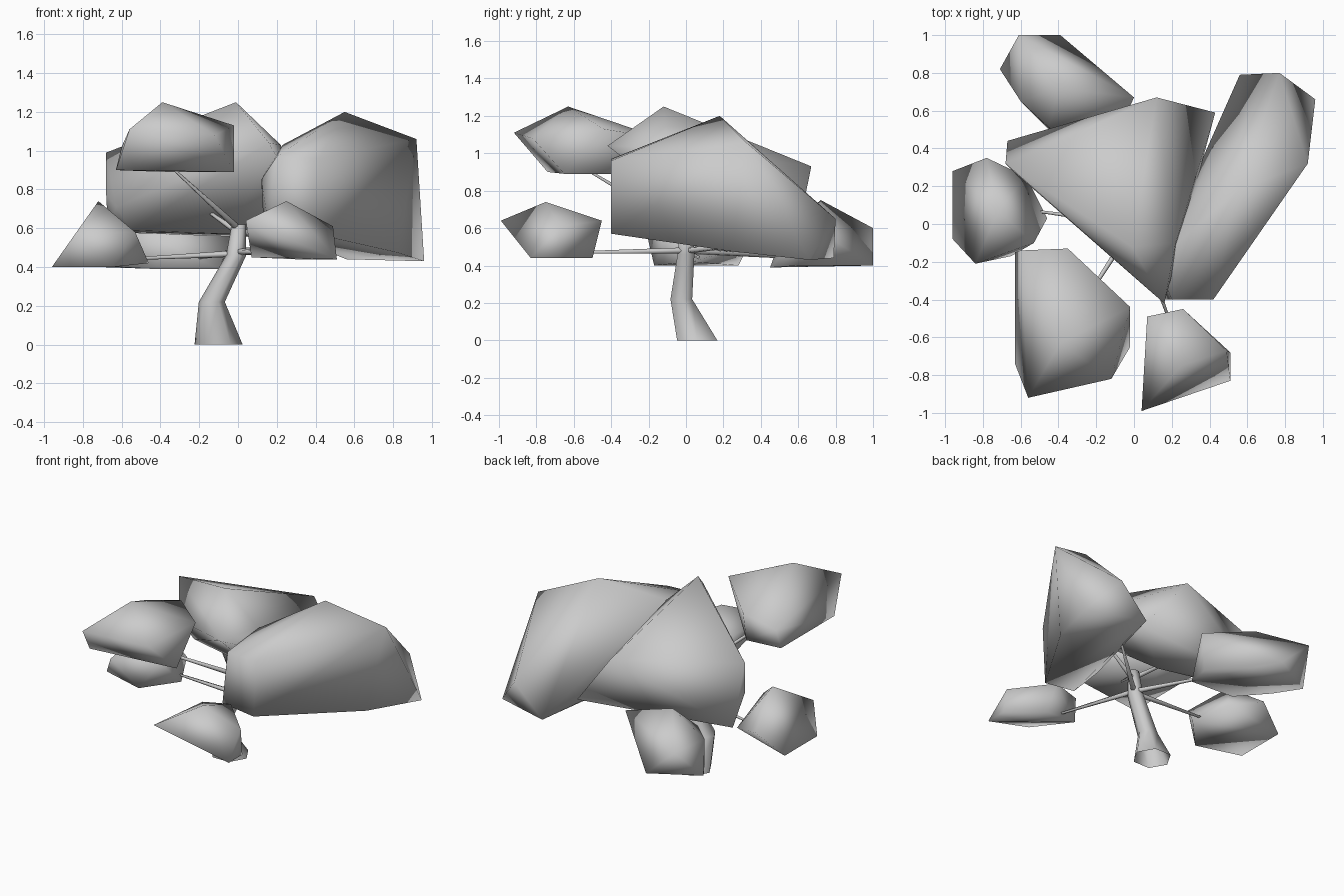
import bpy
import bmesh
import math
from mathutils import Vector

cube = bpy.data.objects.get("Cube")
if cube:
    bpy.data.objects.remove(cube, do_unlink=True)

# One plain grey for the whole tree
GREY = (0.6, 0.6, 0.6, 1.0)
grey = bpy.data.materials.new("plain grey")
grey.use_nodes = True
grey.diffuse_color = GREY
grey.node_tree.nodes["Principled BSDF"].inputs["Base Color"].default_value = GREY


def finish(name, bm):
    """Turn a bmesh into a named, smooth object."""
    bmesh.ops.recalc_face_normals(bm, faces=bm.faces[:])
    for face in bm.faces:
        face.smooth = True
    mesh = bpy.data.meshes.new(name)
    bm.to_mesh(mesh)
    bm.free()
    mesh.materials.append(grey)
    obj = bpy.data.objects.new(name, mesh)
    bpy.context.collection.objects.link(obj)


def foliage(name, *corners):
    """A low-poly leaf clump: the convex hull of a few corners."""
    bm = bmesh.new()
    for corner in corners:
        bm.verts.new(corner)
    result = bmesh.ops.convex_hull(bm, input=bm.verts[:])
    spare = {g for g in result["geom_interior"] + result["geom_unused"]
             if isinstance(g, bmesh.types.BMVert)}
    bmesh.ops.delete(bm, geom=list(spare), context="VERTS")
    finish(name, bm)


def tube(name, path, radii, sides, level):
    """A tapered open tube; rings lie flat if level, else face along the path."""
    bm = bmesh.new()
    points = [Vector(p) for p in path]
    turn = (points[-1] - points[0]).to_track_quat("Z", "Y")
    rings = []
    for point, radius in zip(points, radii):
        ring = []
        for i in range(sides):
            a = math.tau * i / sides
            offset = Vector((math.cos(a), math.sin(a), 0)) * radius
            ring.append(bm.verts.new(point + (offset if level else turn @ offset)))
        rings.append(ring)
    for low, high in zip(rings, rings[1:]):
        for i in range(sides):
            j = (i + 1) % sides
            bm.faces.new((low[i], low[j], high[j], high[i]))
    bm.faces.new(rings[-1])
    finish(name, bm)


# Bent trunk with a flared foot
tube("trunk",
     [(-.1, .06, 0), (-.135, -.025, .22), (-.01, 0, .46), (.005, 0, .62)],
     [.124, .067, .052, .037], 6, True)

# Thin branches reaching into the clumps
branches = {
    "upper_front_branch": ((0, 0, .6), (-.36, -.56, .93)),
    "centre_branch": ((0, 0, .58), (-.2, .15, .72)),
    "left_branch": ((0, 0, .56), (.35, .1, .7)),
    "right_branch": ((0, 0, .47), (-.6, .08, .44)),
    "lower_front_branch": ((0, 0, .48), (.22, -.6, .47)),
    "back_branch": ((0, 0, .48), (-.25, .6, .44)),
    "left_back_branch": ((0, 0, .48), (.45, .4, .52)),
}
for name, (root, tip) in branches.items():
    tube(name, [root, tip], [.018, .006], 5, False)

# Large clump on the left
foliage("left_foliage",
        (.55, .18, 1.2), (.92, .32, 1.06), (.96, .66, .43), (.82, .25, .475),
        (.77, .8, .65), (.56, .79, .44),
        (.42, -.4, .96), (.4, -.4, .57), (.2, -.4, .97), (.16, -.4, .6),
        (.12, -.2, .85), (.13, -.2, .66), (.23, -.1, 1.03))

# Large clump over the middle
foliage("centre_foliage",
        (-.01, -.12, 1.25), (.16, -.42, 1.04), (.22, -.1, 1.03),
        (.43, .59, .54), (.12, .67, .93), (-.68, .32, .99),
        (-.68, .32, .78), (-.63, .27, .71), (-.55, .3, .59),
        (-.67, .44, .58), (-.03, .2, .57))

# Raised clump at the front
foliage("upper_front_foliage",
        (-.56, -.92, 1.11), (-.39, -.63, 1.25), (-.35, -.13, 1.08),
        (-.02, -.44, 1.13), (-.02, -.65, .89), (-.12, -.82, 1.08),
        (-.63, -.74, .9), (-.63, -.15, .9), (-.6, -.14, 1.02),
        (-.37, -.14, .89))

# Small clump on the right
foliage("right_foliage",
        (-.72, .07, .74), (-.96, .28, .4), (-.96, -.08, .4), (-.84, -.21, .57),
        (-.65, -.17, .4), (-.53, -.1, .58), (-.46, .03, .42),
        (-.57, .25, .48), (-.78, .35, .54))

# Small clump low at the front
foliage("lower_front_foliage",
        (.04, -.99, .64), (.25, -.75, .74), (.26, -.45, .64), (.07, -.49, .62),
        (.07, -.5, .45), (.49, -.67, .61), (.51, -.68, .44), (.51, -.83, .44),
        (.3, -.5, .44))

# Long low clump at the back
foliage("back_foliage",
        (-.4, .72, .75), (-.71, .82, .4), (-.61, 1, .6), (-.39, 1, .4),
        (-.6, .65, .56), (-.6, .65, .4), (-.45, .51, .56), (0, .67, .61),
        (-.08, .6, .4), (-.1, .45, .39), (-.42, .47, .39))
